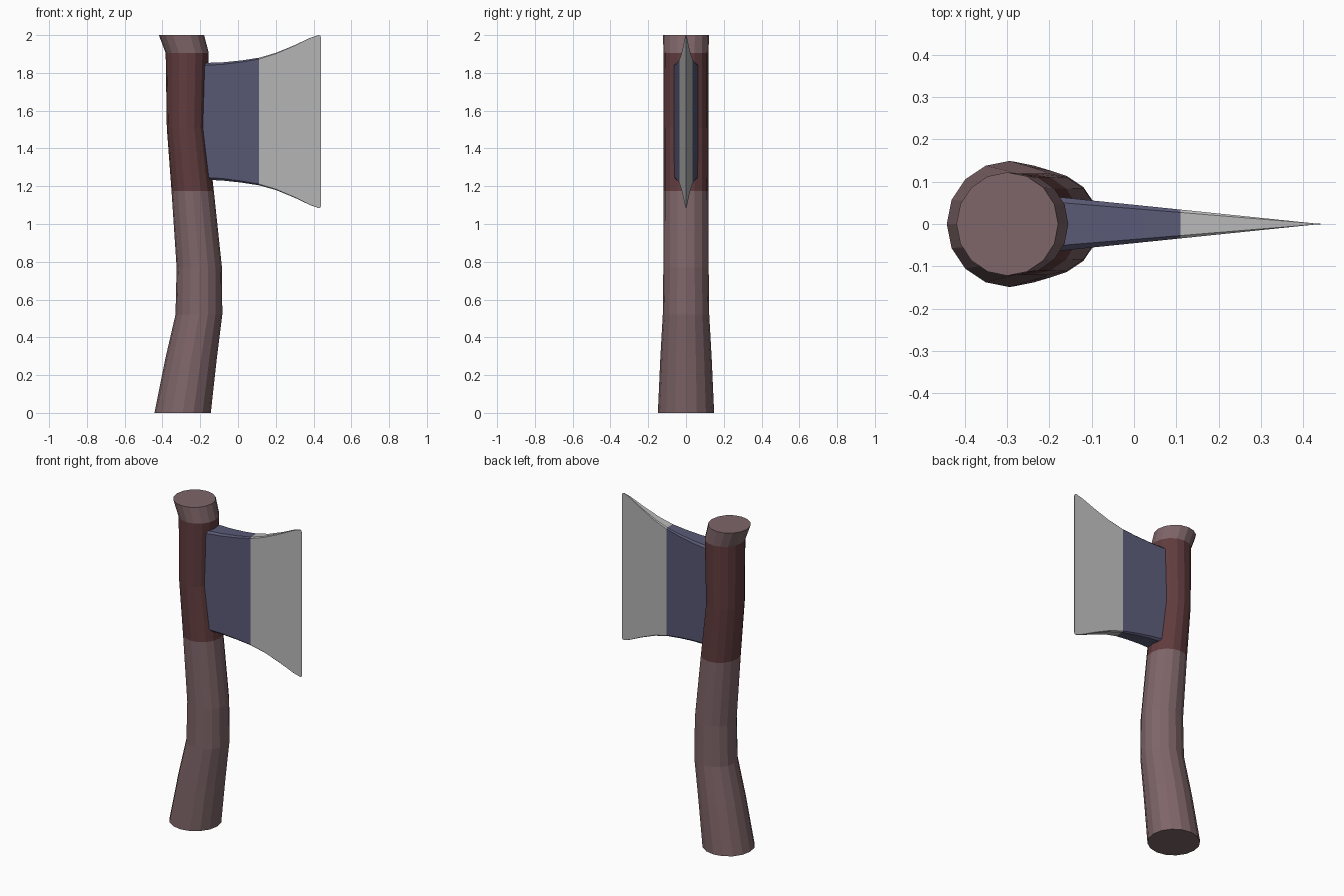
import bpy, bmesh
from math import cos, sin, pi

if "Cube" in bpy.data.objects:
    bpy.data.objects.remove(bpy.data.objects["Cube"])


def material(name, rgb):
    m = bpy.data.materials.new(name)
    m.diffuse_color = (*rgb, 1)
    m.use_nodes = True
    m.node_tree.nodes["Principled BSDF"].inputs["Base Color"].default_value = m.diffuse_color
    return m


def loft(name, rings, slots, mats):
    """Skin matching rings of points, one material slot per span, capped at both ends."""
    bm = bmesh.new()
    loops = [[bm.verts.new(p) for p in ring] for ring in rings]
    n = len(loops[0])
    for a, b, slot in zip(loops, loops[1:], slots):
        for i in range(n):
            j = (i + 1) % n
            bm.faces.new((a[i], a[j], b[j], b[i])).material_index = slot
    bm.faces.new(loops[0][::-1]).material_index = slots[0]
    bm.faces.new(loops[-1]).material_index = slots[-1]
    bmesh.ops.recalc_face_normals(bm, faces=bm.faces)
    mesh = bpy.data.meshes.new(name)
    bm.to_mesh(mesh)
    bm.free()
    for m in mats:
        mesh.materials.append(m)
    obj = bpy.data.objects.new(name, mesh)
    bpy.context.collection.objects.link(obj)
    return obj


wood = material("wood", (0.21, 0.13, 0.14))
grip = material("dark_binding", (0.12, 0.045, 0.048))
iron = material("blue_iron", (0.10, 0.10, 0.18))
steel = material("bright_steel", (0.48, 0.48, 0.48))

# Bent handle: z, centre x, x radius, y radius (16 sides)
SIDES = 16
sections = [
    (0.00, -0.293, 0.149, 0.149),
    (0.29, -0.248, 0.136, 0.136),
    (0.52, -0.207, 0.124, 0.123),
    (0.77, -0.205, 0.120, 0.120),
    (1.175, -0.240, 0.112, 0.119),
    (1.51, -0.272, 0.105, 0.119),
    (1.905, -0.269, 0.114, 0.119),
    (2.00, -0.299, 0.120, 0.122),
]
rings = [[(cx + rx * cos(2 * pi * i / SIDES), ry * sin(2 * pi * i / SIDES), z)
          for i in range(SIDES)] for z, cx, rx, ry in sections]
loft("handle", rings, [0, 0, 0, 0, 1, 1, 0], [wood, grip])

# Wedge-shaped axe head: x, bottom z, top z; thickness tapers to the cutting edge
profile = [
    (-0.22, 1.236, 1.851),
    (-0.08, 1.230, 1.856),
    (0.02, 1.219, 1.866),
    (0.11, 1.205, 1.880),
    (0.20, 1.180, 1.906),
    (0.30, 1.139, 1.947),
    (0.38, 1.101, 1.985),
    (0.425, 1.085, 2.000),
    (0.435, 1.086, 1.998),
    (0.44, 1.095, 1.985),
]
rings = []
for x, lo, hi in profile:
    t = max(0.103 * (0.44 - x), 0.0008)   # half thickness
    c = t * 0.2                           # corner chamfer
    rings.append([(x, -t, lo + c), (x, -t + c, lo), (x, t - c, lo), (x, t, lo + c),
                  (x, t, hi - c), (x, t - c, hi), (x, -t + c, hi), (x, -t, hi - c)])
loft("axe_head", rings, [0] * 3 + [1] * 6, [iron, steel])
